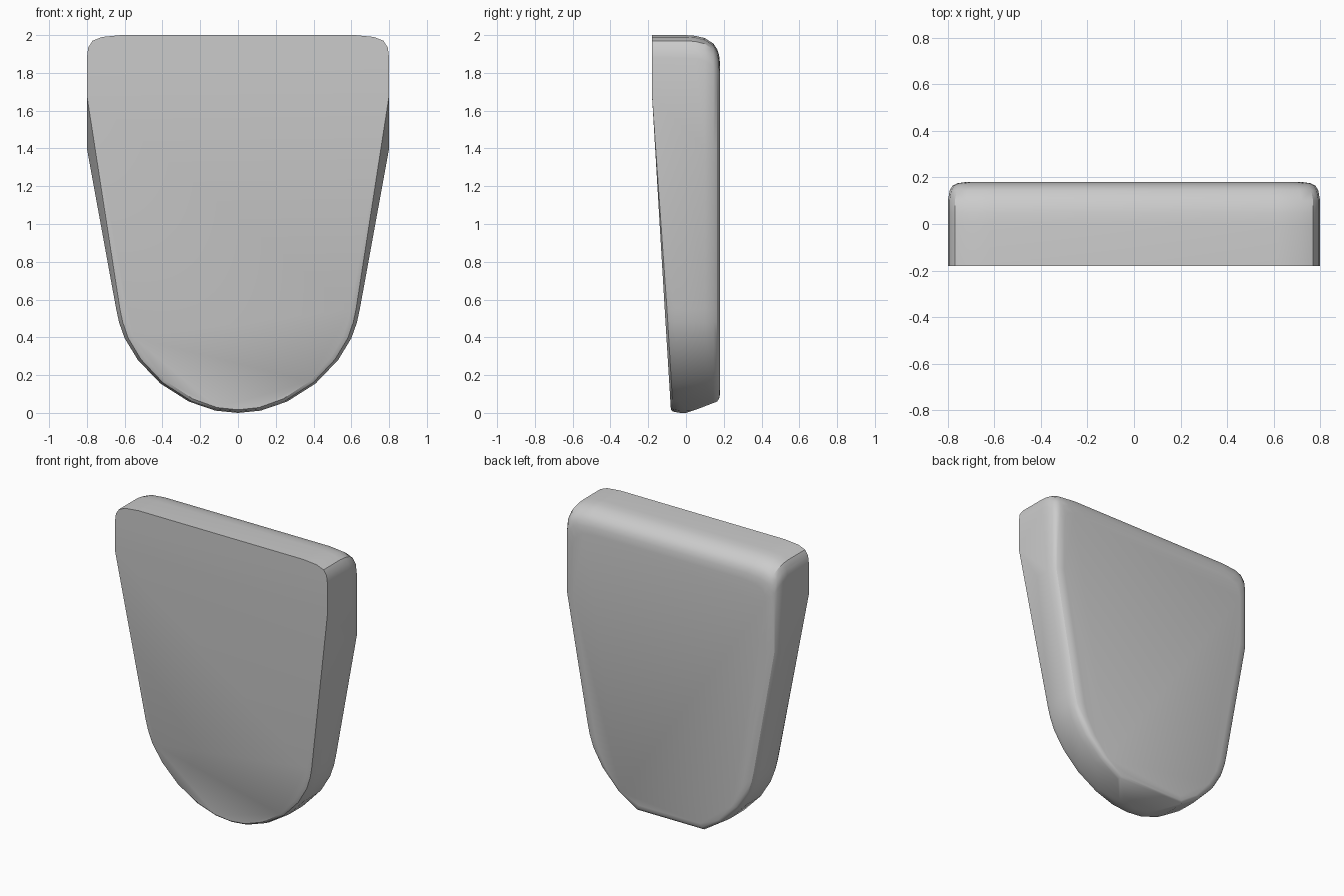
import bpy, bmesh, math

if "Cube" in bpy.data.objects:
    bpy.data.objects.remove(bpy.data.objects["Cube"])

# Half outlines in (x, z): rounded upper corner, and tapering lower edge
UPPER = [(0.8, 1.88), (0.793, 1.935), (0.77, 1.97), (0.72, 1.99), (0.62, 2.0)]
LOWER = [(0.645, 0.55), (0.63, 0.48), (0.60, 0.395), (0.53, 0.28),
         (0.41, 0.155), (0.26, 0.06), (0.12, 0.012), (0.0, 0.0)]

points = []


def add(x, y, z):
    for s in (1, -1):
        points.append((s * x, y, z))


def front_y(z):
    return -0.18 + 0.1 * (1.68 - z) / 1.68


# Upright flat panel at the top of the front
for x, z in UPPER:
    add(x, -0.18, z)
add(0.8, -0.18, 1.68)

# Sloped front panel with a softened rim
for inset, depth in ((0.05, 0.0), (0.02, 0.012), (0.0, 0.05)):
    for x, z in LOWER:
        k = 1 - inset / 0.65
        add(x * k, front_y(z) + depth, 0.55 + (z - 0.55) * (1 - inset * 0.6))

# Straight upper sides and rounded back edge: y, side inset, top drop, lowest z
RINGS = [(0.0, 0.0, 0.0, 0.0), (0.05, 0.0, 0.004, 0.016),
         (0.10, 0.0, 0.016, 0.036), (0.145, 0.008, 0.045, 0.053),
         (0.165, 0.02, 0.075, 0.06), (0.175, 0.04, 0.105, 0.075),
         (0.18, 0.075, 0.15, 0.10)]
for y, inset, drop, floor in RINGS:
    for x, z in UPPER:
        add(x - inset, y, z - drop)
    add(0.8 - inset, y, 1.40)
    for x, z in LOWER:
        add(x * (1 - inset / 0.65), y, max(z, floor))

# Solid body wrapped around the rings
bm = bmesh.new()
for p in points:
    bm.verts.new(p)
bmesh.ops.remove_doubles(bm, verts=bm.verts, dist=0.0005)
bmesh.ops.convex_hull(bm, input=bm.verts)
bmesh.ops.delete(bm, geom=[v for v in bm.verts if not v.link_faces], context='VERTS')
bmesh.ops.dissolve_limit(bm, angle_limit=math.radians(0.6),
                         verts=bm.verts, edges=bm.edges)
bmesh.ops.recalc_face_normals(bm, faces=bm.faces)
mesh = bpy.data.meshes.new("shield_body")
bm.to_mesh(mesh)
bm.free()
body = bpy.data.objects.new("shield_body", mesh)
bpy.context.collection.objects.link(body)
bpy.context.view_layer.objects.active = body
body.select_set(True)
bpy.ops.object.shade_smooth_by_angle(angle=math.radians(30))
